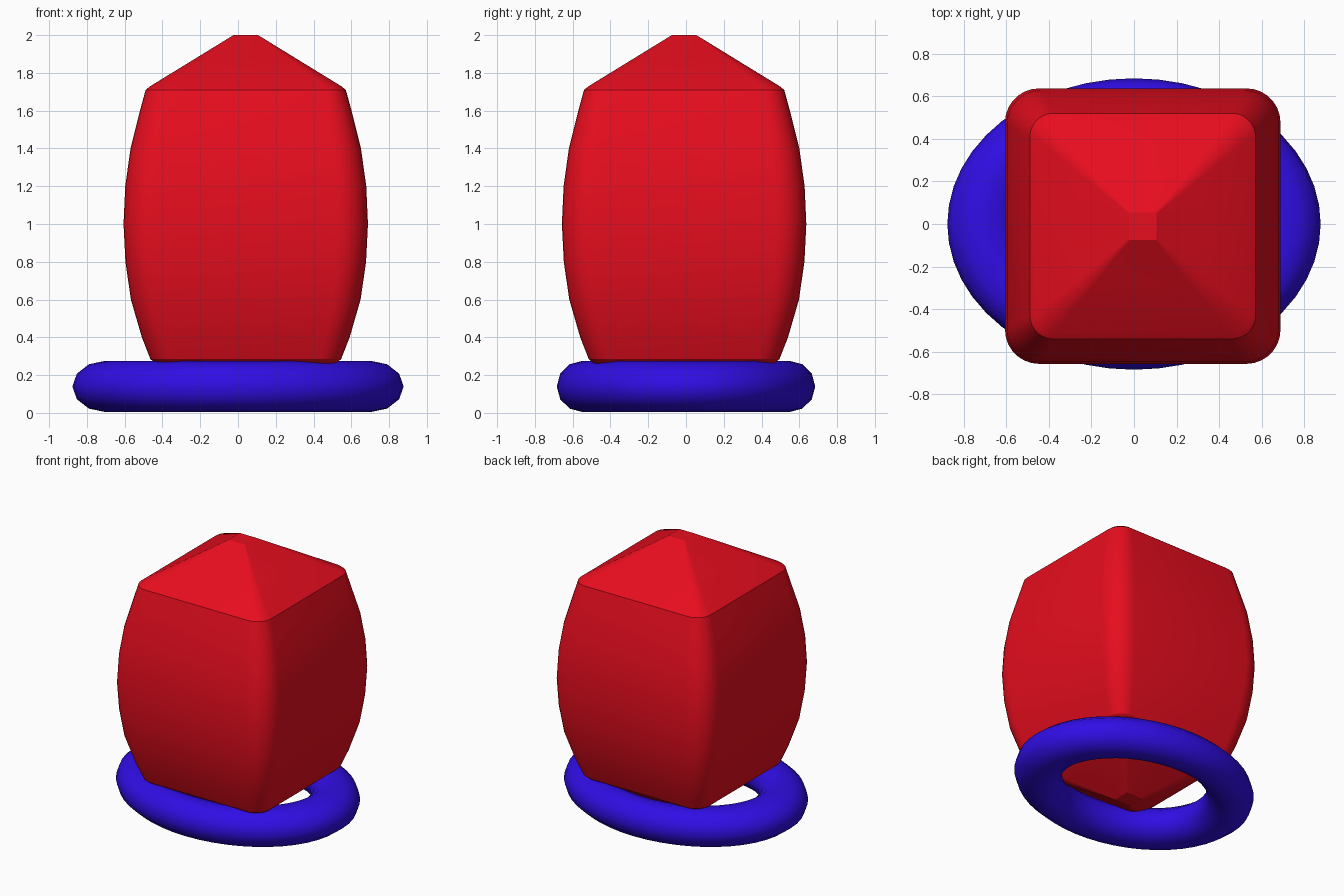
import bpy, bmesh, math

if "Cube" in bpy.data.objects:
    bpy.data.objects.remove(bpy.data.objects["Cube"])


def material(name, rgb):
    m = bpy.data.materials.new(name)
    m.diffuse_color = (*rgb, 1)
    m.use_nodes = True
    m.node_tree.nodes["Principled BSDF"].inputs["Base Color"].default_value = m.diffuse_color
    return m


def rounded_square(half, radius, segments=7):
    """Outline points of a square with rounded corners."""
    pts = []
    for corner in range(4):
        mid = math.radians(45 + 90 * corner)
        cx = math.copysign(half - radius, math.cos(mid))
        cy = math.copysign(half - radius, math.sin(mid))
        for i in range(segments + 1):
            a = math.radians(90 * corner + 90 * i / segments)
            pts.append((cx + radius * math.cos(a), cy + radius * math.sin(a)))
    return pts


# Body: bulging square barrel with a pyramid at each end (z, half width, corner radius)
profile = [(0.006, 0.065, 0.006), (0.135, 0.28, 0.05), (0.268, 0.485, 0.1), (0.285, 0.505, 0.11),
           (0.4, 0.55, 0.13), (0.6, 0.608, 0.15), (0.8, 0.637, 0.16), (1.0, 0.647, 0.16),
           (1.2, 0.638, 0.16), (1.4, 0.61, 0.15), (1.6, 0.56, 0.13), (1.71, 0.53, 0.11),
           (1.73, 0.505, 0.09), (1.865, 0.285, 0.05), (2.0, 0.065, 0.006)]
bm = bmesh.new()
rings = []
for z, half, radius in profile:
    rings.append([bm.verts.new((x + 0.041, y - 0.01, z)) for x, y in rounded_square(half, radius)])
n = len(rings[0])
for lower, upper in zip(rings, rings[1:]):
    for i in range(n):
        j = (i + 1) % n
        bm.faces.new((lower[i], lower[j], upper[j], upper[i]))
bm.faces.new(rings[0][::-1])
bm.faces.new(rings[-1])
mesh = bpy.data.meshes.new("body")
bm.to_mesh(mesh)
bm.free()
body = bpy.data.objects.new("body", mesh)
bpy.context.collection.objects.link(body)
body.data.materials.append(material("red", (0.8, 0.004, 0.013)))
bpy.ops.object.select_all(action='DESELECT')
body.select_set(True)
bpy.context.view_layer.objects.active = body
bpy.ops.object.shade_smooth_by_angle(angle=math.radians(24))

# Base ring: torus stretched into an oval
bpy.ops.mesh.primitive_torus_add(major_radius=0.70, minor_radius=0.175, major_segments=48,
                                 minor_segments=12, location=(0, 0, 0.14))
ring = bpy.context.object
ring.name = "base_ring"
ring.scale = (1.002, 0.782, 0.775)
ring.data.materials.append(material("blue", (0.03, 0.004, 0.78)))
bpy.ops.object.transform_apply(location=False, rotation=False, scale=True)
bpy.ops.object.shade_smooth()
